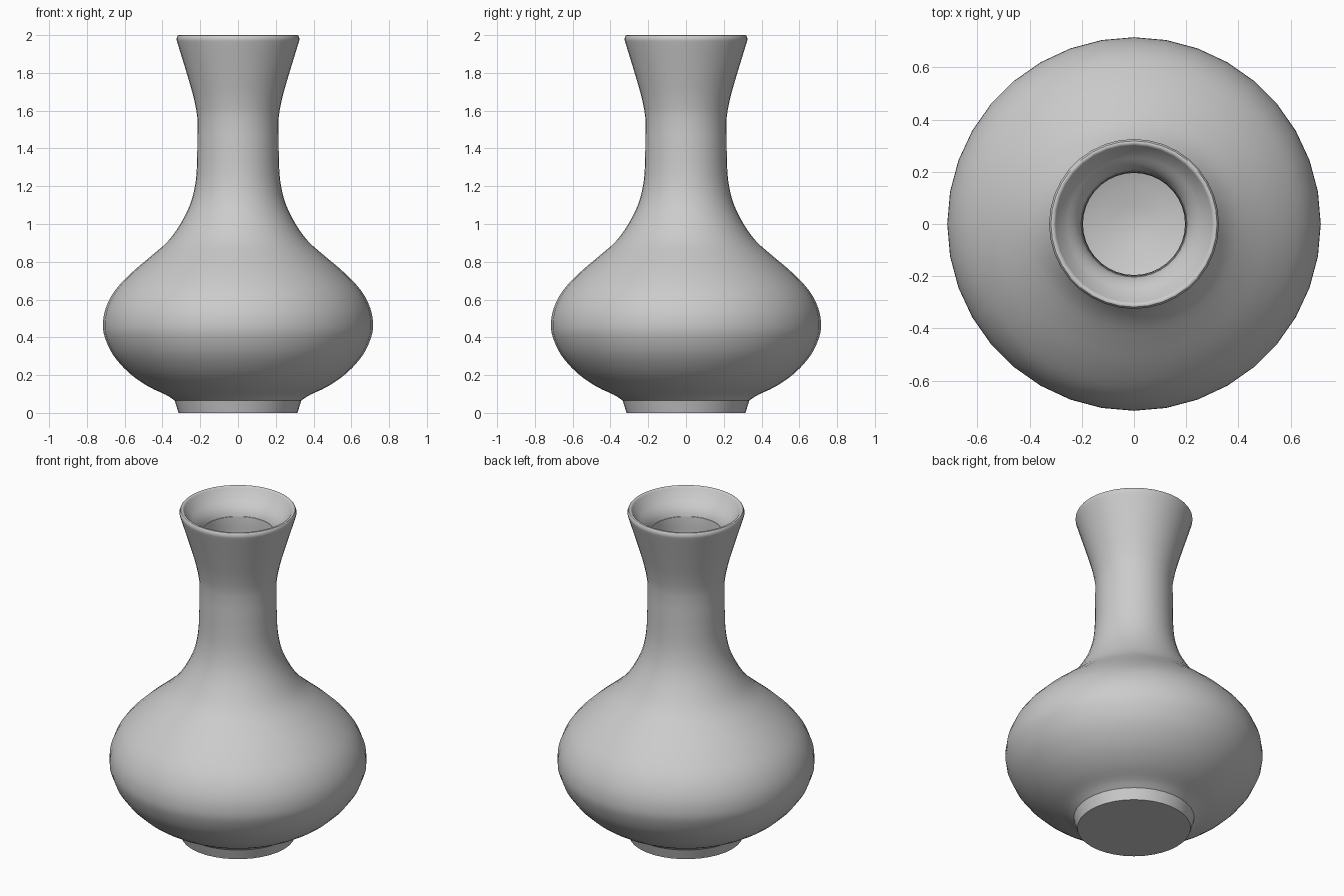
import bpy, bmesh, math
from mathutils import Vector

if "Cube" in bpy.data.objects:
    bpy.data.objects.remove(bpy.data.objects["Cube"])

SIDES = 36


def smooth_curve(points, steps=3):
    """Catmull-Rom curve through (radius, height) points."""
    p = [Vector(q) for q in points]
    p = [2 * p[0] - p[1]] + p + [2 * p[-1] - p[-2]]
    out = []
    for a, b, c, d in zip(p, p[1:], p[2:], p[3:]):
        for i in range(steps):
            t = i / steps
            out.append(0.5 * (2 * b + (c - a) * t + (2 * a - 5 * b + 4 * c - d) * t ** 2
                              + (3 * b - a - 3 * c + d) * t ** 3))
    return out + [p[-2]]


def lathe(name, profile):
    """Revolve a profile that starts and ends on the z axis."""
    bm = bmesh.new()
    rings = []
    for r, z in profile:
        if r < 1e-4:
            rings.append([bm.verts.new((0, 0, z))] * SIDES)
        else:
            rings.append([bm.verts.new((r * math.cos(k * math.tau / SIDES),
                                        r * math.sin(k * math.tau / SIDES), z))
                          for k in range(SIDES)])
    for lo, hi in zip(rings, rings[1:]):
        for k in range(SIDES):
            n = (k + 1) % SIDES
            bm.faces.new(dict.fromkeys((lo[k], lo[n], hi[n], hi[k])))
    bmesh.ops.recalc_face_normals(bm, faces=bm.faces)
    mesh = bpy.data.meshes.new(name)
    bm.to_mesh(mesh)
    bm.free()
    obj = bpy.data.objects.new(name, mesh)
    bpy.context.collection.objects.link(obj)
    bpy.context.view_layer.objects.active = obj
    obj.select_set(True)
    bpy.ops.object.shade_smooth_by_angle(angle=math.radians(30))
    return obj


# Flat-bottomed foot
foot = [(0, 0), (0.315, 0)]
# Round belly and slender neck
body = smooth_curve([(0.335, 0.065), (0.38, 0.095), (0.475, 0.14), (0.575, 0.21), (0.66, 0.305),
                     (0.705, 0.40), (0.715, 0.47), (0.70, 0.555), (0.65, 0.65), (0.56, 0.745),
                     (0.46, 0.83), (0.37, 0.91), (0.305, 1.0), (0.255, 1.1), (0.228, 1.2),
                     (0.217, 1.32), (0.215, 1.56)])
# Flared mouth with a rounded rim
mouth = smooth_curve([(0.222, 1.61), (0.24, 1.69), (0.278, 1.82), (0.318, 1.95),
                      (0.325, 1.98), (0.318, 1.998), (0.305, 1.997), (0.296, 1.985)])
# Funnel, throat and hollow inside
inside = smooth_curve([(0.27, 1.95), (0.225, 1.905), (0.203, 1.86), (0.20, 1.80), (0.20, 1.25),
                       (0.26, 1.0), (0.45, 0.75), (0.55, 0.50), (0.45, 0.29), (0.22, 0.15), (0, 0.10)])

lathe("vase", foot + body + mouth + inside)
